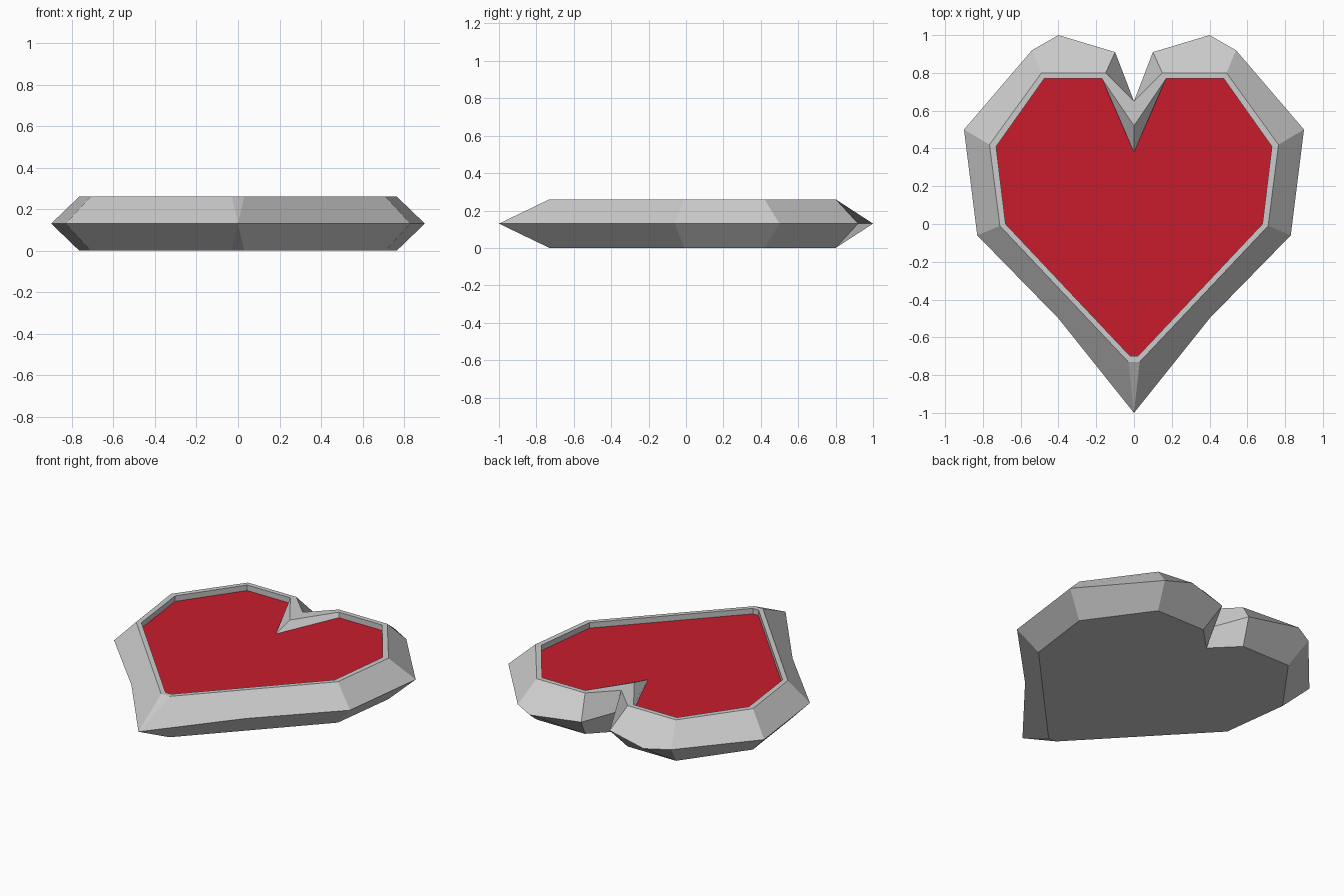
import bpy, bmesh

if "Cube" in bpy.data.objects:
    bpy.data.objects.remove(bpy.data.objects["Cube"])

TOP, MID, FLOOR = 0.26, 0.13, 0.225

# Right-hand half outlines, running from the bottom tip up to the notch
rim = [(0.03, -0.73), (0.71, -0.01), (0.765, 0.42), (0.49, 0.80), (0.15, 0.80), (0, 0.65)]
lip = [(0.02, -0.70), (0.68, 0.0), (0.73, 0.41), (0.475, 0.77), (0.17, 0.77), (0, 0.52)]
panel = lip[:-1] + [(0, 0.38)]
# Widest edge: the points that belong to each rim segment
edge = [[(0, -1), (0.4, -0.5), (0.83, -0.06)],
        [(0.83, -0.06), (0.9, 0.5)],
        [(0.9, 0.5), (0.54, 0.92)],
        [(0.54, 0.92), (0.4, 1.0), (0.1, 0.91)],
        [(0.1, 0.91), (0, 0.65)]]


def at(points, z, side=1):
    return [(side * x, y, z) for x, y in points]


def whole(half, z):
    return at(half, z) + at(half[-2::-1], z, -1)


def add_face(bm, coords):
    bm.faces.new([bm.verts.new(c) for c in coords])


def finish(bm, name):
    bmesh.ops.remove_doubles(bm, verts=bm.verts, dist=0.0005)
    bmesh.ops.recalc_face_normals(bm, faces=bm.faces)
    mesh = bpy.data.meshes.new(name)
    bm.to_mesh(mesh)
    bm.free()
    obj = bpy.data.objects.new(name, mesh)
    bpy.context.collection.objects.link(obj)
    return obj


# Grey frame: bevelled sides, flat rim, recess walls and flat underside
bm = bmesh.new()
for s in (1, -1):
    for i, chain in enumerate(edge):
        for z in (0, TOP):
            add_face(bm, at(chain, MID, s) + at([rim[i + 1], rim[i]], z, s))
        add_face(bm, at([rim[i], rim[i + 1]], TOP, s) + at([lip[i + 1], lip[i]], TOP, s))
        add_face(bm, at([lip[i], lip[i + 1]], TOP, s) + at([panel[i + 1], panel[i]], FLOOR, s))
# Bottom tip: closing facets across the centre line
for z in (0, TOP):
    add_face(bm, at(rim[:1], z) + at(rim[:1], z, -1) + [(0, -1, MID)])
add_face(bm, at(rim[:1], TOP) + at(rim[:1], TOP, -1) + at(lip[:1], TOP, -1) + at(lip[:1], TOP))
add_face(bm, at(lip[:1], TOP) + at(lip[:1], TOP, -1) + at(panel[:1], FLOOR, -1) + at(panel[:1], FLOOR))
# Underside, plus a recess floor that closes the solid just under the panel
add_face(bm, whole(rim, 0))
add_face(bm, whole(panel, FLOOR))
# The recess floor is shown by the red panel, so it carries the red material
frame = finish(bm, "heart_frame")

red = bpy.data.materials.new("red")
red.diffuse_color = (0.58, 0.012, 0.027, 1)
red.use_nodes = True
red.node_tree.nodes["Principled BSDF"].inputs["Base Color"].default_value = red.diffuse_color
grey = bpy.data.materials.new("grey")
grey.diffuse_color = (0.8, 0.8, 0.8, 1)
grey.use_nodes = True
grey.node_tree.nodes["Principled BSDF"].inputs["Base Color"].default_value = grey.diffuse_color
frame.data.materials.append(grey)
frame.data.materials.append(red)
for p in frame.data.polygons:
    if all(abs(frame.data.vertices[v].co.z - FLOOR) < 0.001 for v in p.vertices):
        p.material_index = 1
